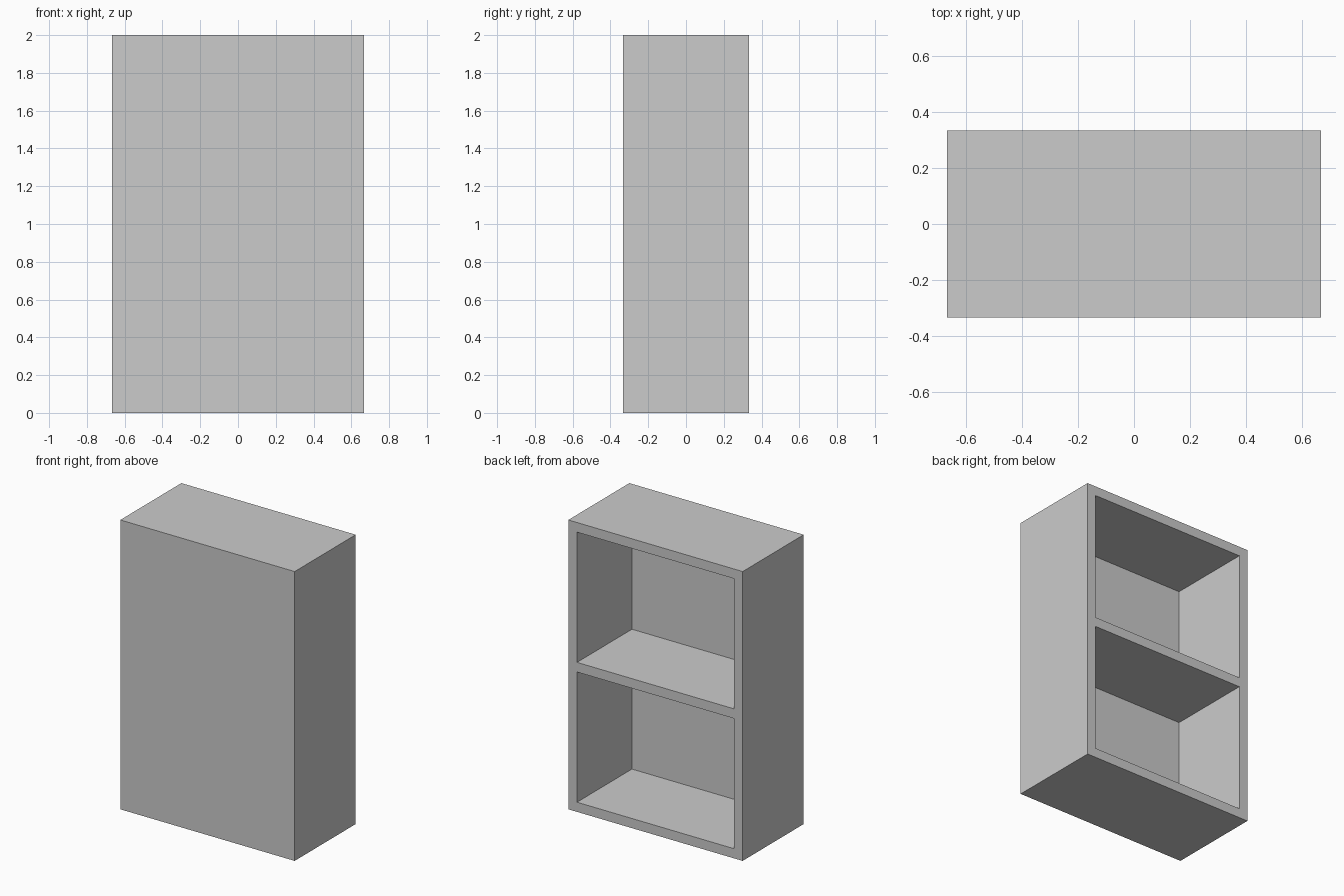
import bpy

if "Cube" in bpy.data.objects:
    bpy.data.objects.remove(bpy.data.objects["Cube"])

W, D, H = 4 / 3, 2 / 3, 2.0   # overall size
T = 1 / 15                    # board thickness
BAYS = 2
BAY_H = (H - T * (BAYS + 1)) / BAYS


def box(name, lo, hi):
    """Axis-aligned box between two corners."""
    centre = [(a + b) / 2 for a, b in zip(lo, hi)]
    bpy.ops.mesh.primitive_cube_add(size=1, location=centre)
    ob = bpy.context.object
    ob.name = name
    ob.scale = [b - a for a, b in zip(lo, hi)]
    bpy.ops.object.transform_apply(location=True, rotation=False, scale=True)
    return ob


# Cabinet body: closed at the front (-y)
cabinet = box("cabinet_body", (-W / 2, -D / 2, 0), (W / 2, D / 2, H))

# Bays hollowed out from the open side (+y), leaving a shelf between them
for i in range(BAYS):
    z = T + i * (BAY_H + T)
    cutter = box(f"bay_cutter_{i + 1}",
                 (-W / 2 + T, -D / 2 + T, z),
                 (W / 2 - T, D / 2 + 0.1, z + BAY_H))
    cutter.hide_render = True
    mod = cabinet.modifiers.new(f"bay_{i + 1}", 'BOOLEAN')
    mod.operation = 'DIFFERENCE'
    mod.solver = 'EXACT'
    mod.object = cutter
    bpy.context.view_layer.objects.active = cabinet
    bpy.ops.object.modifier_apply(modifier=mod.name)
    bpy.data.objects.remove(cutter, do_unlink=True)
